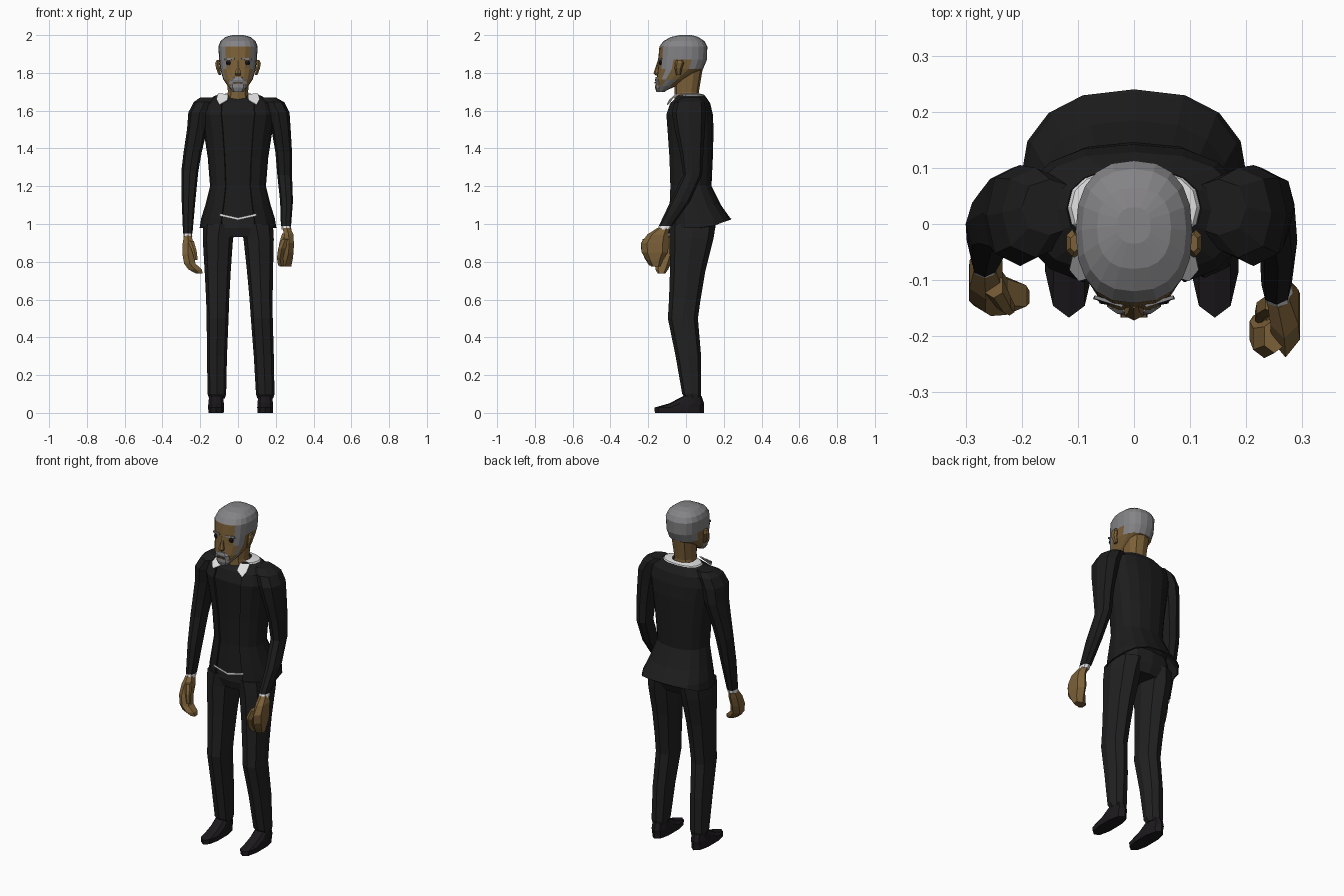
import bpy, bmesh, math


def material(name, r, g, b):
    m = bpy.data.materials.new(name)
    m.diffuse_color = (r, g, b, 1)
    return m


JACKET = material("jacket_black", .012, .012, .012)
TROUSER = material("trouser_charcoal", .015, .015, .016)
SKIN = material("skin_brown", .2, .118, .04)
HAIR = material("hair_grey", .23, .225, .235)
WHITE = material("shirt_white", .75, .75, .75)
DARK = material("eye_dark", .012, .01, .012)
LIP = material("lip_brown", .1, .055, .03)


def finish(name, bm, *mats):
    bmesh.ops.recalc_face_normals(bm, faces=bm.faces)
    me = bpy.data.meshes.new(name)
    bm.to_mesh(me)
    bm.free()
    for m in mats:
        me.materials.append(m)
    ob = bpy.data.objects.new(name, me)
    bpy.context.collection.objects.link(ob)
    return ob


def loft(name, rings, mats, n=8, p=2.4, keep=None, caps=True, tweak=None, rule=None):
    """Rings are (x, y, z, half width, half depth); column 0 starts at the front."""
    bm = bmesh.new()
    rows = []
    for x, y, z, rx, ry in rings:
        row = []
        for i in range(n):
            a = 2 * math.pi * i / n
            s, c = math.sin(a), -math.cos(a)
            co = [x + rx * math.copysign(abs(s) ** (2 / p), s),
                  y + ry * math.copysign(abs(c) ** (2 / p), c), z]
            if tweak:
                tweak(co)
            row.append(bm.verts.new(co))
        rows.append(row)
    for r0, r1 in zip(rows, rows[1:]):
        for i in range(n):
            if keep is None or i in keep:
                j = (i + 1) % n
                f = bm.faces.new((r0[i], r0[j], r1[j], r1[i]))
                if rule:
                    f.material_index = rule(f.calc_center_median())
    if caps:
        for row in (rows[0], rows[-1]):
            f = bm.faces.new(row)
            if rule:
                f.material_index = rule(f.calc_center_median())
    loose = [v for v in bm.verts if not v.link_faces]
    bmesh.ops.delete(bm, geom=loose, context='VERTS')
    return finish(name, bm, *mats)


def body(z, rx, front, back, x=0):
    return (x, (front + back) / 2, z, rx, (back - front) / 2)


def plate(name, pts, mat):
    bm = bmesh.new()
    bm.faces.new([bm.verts.new(q) for q in pts])
    ob = finish(name, bm, mat)
    mod = ob.modifiers.new("thickness", 'SOLIDIFY')
    mod.thickness = .006
    mod.offset = 0
    return ob


# Jacket, open at the front, with a flared raised tail
coat = [(.98, .203, -.095, .24), (1.03, .195, -.096, .235), (1.1, .173, -.095, .185),
        (1.2, .148, -.09, .135), (1.35, .16, -.095, .142), (1.5, .183, -.106, .146),
        (1.58, .2, -.112, .142), (1.64, .19, -.09, .128), (1.68, .12, -.045, .1)]


def lift_tail(co):
    if co[2] < 1.0:
        co[2] += max(0, co[1] - .12) * .4


jacket = loft("jacket", [body(*c) for c in coat], [JACKET], 16,
              keep=range(1, 15), caps=False, tweak=lift_tail)
mod = jacket.modifiers.new("thickness", 'SOLIDIFY')
mod.thickness = .008
mod.offset = -1
loft("vest", [body(z, rx - .012, f + .008, b - .015)
              for z, rx, f, b in [(1.035, .17, -.097, .14)] + coat[2:]], [JACKET], 16)


# Shirt edge under the vest, collar ring and collar points
def vee(co):
    co[2] += abs(co[0]) * .22


loft("shirt_edge", [body(1.021, .22, -.099, .16), body(1.034, .22, -.099, .16)],
     [WHITE], 16, keep=(0, 15), caps=False, tweak=vee)
loft("collar", [body(1.67, .122, -.04, .102), body(1.685, .112, -.035, .096),
                body(1.69, .065, -.045, .075)], [WHITE], 16, keep=range(2, 14), caps=False)
for s, side in ((-1, "left"), (1, "right")):
    plate("collar_point_" + side,
          [(s * .105, -.035, 1.69), (s * .052, -.055, 1.685), (s * .055, -.088, 1.655),
           (s * .098, -.1, 1.63), (s * .115, -.08, 1.66)], WHITE)

# Trousers and shoes
loft("trouser_hips", [body(.93, .17, -.07, .13), body(.98, .183, -.086, .155),
                      body(1.05, .17, -.085, .16), body(1.12, .14, -.07, .12)], [TROUSER], 12)
leg = [(1.0, .095, .09, -.088, .158), (.92, .108, .08, -.087, .145), (.75, .112, .069, -.085, .102),
       (.6, .115, .061, -.09, .077), (.5, .117, .058, -.096, .063), (.3, .124, .053, -.055, .08),
       (.1, .128, .049, -.02, .08), (.075, .128, .041, 0, .075)]
shoe = [(0, .042, -.165, .095), (.028, .044, -.167, .095), (.05, .043, -.09, .096),
        (.09, .038, -.012, .082)]
for s, side in ((-1, "left"), (1, "right")):
    loft("leg_" + side, [body(z, rx, f, b, s * cx + .018 * (1 - z))
                         for z, cx, rx, f, b in leg], [TROUSER], 8)
    loft("shoe_" + side, [body(z, rx, f, b, s * .13 + .014) for z, rx, f, b in shoe],
         [DARK], 10)

# Sleeves, cuffs and hands in two different poses
loft("sleeve_right", [(.15, .03, 1.67, .05, .05), (.185, .02, 1.645, .06, .08),
                      (.213, .015, 1.59, .06, .09), (.228, .02, 1.5, .051, .08),
                      (.242, .03, 1.38, .044, .062), (.247, .035, 1.26, .039, .05),
                      (.257, -.03, 1.12, .034, .052), (.254, -.108, .99, .027, .036)], [JACKET], 8)
loft("sleeve_left", [(-.15, .03, 1.67, .05, .05), (-.175, .02, 1.645, .06, .08),
                     (-.203, .015, 1.59, .06, .09), (-.217, .02, 1.5, .053, .08),
                     (-.24, .01, 1.38, .048, .06), (-.255, 0, 1.28, .045, .05),
                     (-.262, -.03, 1.12, .036, .046), (-.266, -.06, .95, .025, .035)], [JACKET], 8)
loft("cuff_right", [(.254, -.105, 1.0, .023, .033), (.257, -.12, .97, .026, .034)], [WHITE], 8)
loft("cuff_left", [(-.266, -.06, .96, .022, .032), (-.266, -.066, .93, .024, .033)], [WHITE], 8)
loft("hand_right", [(.257, -.12, .98, .023, .03), (.268, -.148, .945, .028, .056),
                    (.27, -.165, .9, .029, .073), (.268, -.165, .85, .03, .07),
                    (.258, -.165, .81, .035, .045), (.25, -.16, .775, .036, .025)], [SKIN], 6)
loft("fingers_right", [(.25, -.2, .92, .02, .03), (.232, -.205, .87, .022, .034),
                       (.222, -.19, .82, .018, .03), (.228, -.175, .78, .018, .02)], [SKIN], 6)
loft("thumb_right", [(.25, -.14, .95, .018, .02), (.232, -.15, .9, .015, .018),
                     (.225, -.165, .86, .011, .014)], [SKIN], 6)
loft("hand_left", [(-.266, -.068, .94, .022, .029), (-.264, -.09, .895, .033, .044),
                   (-.265, -.11, .84, .033, .048), (-.255, -.122, .79, .034, .042),
                   (-.228, -.128, .76, .04, .034), (-.205, -.13, .738, .021, .02)], [SKIN], 6)
loft("thumb_left", [(-.25, -.11, .91, .018, .022), (-.232, -.14, .86, .014, .018),
                    (-.222, -.15, .81, .01, .013)], [SKIN], 6)

# Neck
loft("neck", [body(1.63, .07, -.06, .075), body(1.7, .056, -.06, .068),
              body(1.83, .065, -.06, .09)], [SKIN], 10)


# Head with hair, sideburns and beard picked by region
def hair_rule(c):
    if c.z > 1.94:
        return 1
    if c.y > .0 and c.z > 1.82 or c.y > -.06 and c.z > 1.87:
        return 1
    if -.12 < c.y < -.075 and c.z < 1.94 and abs(c.x) > .045:
        return 1
    return 1 if c.z < 1.745 and c.y < -.1 else 0


loft("head", [body(1.703, .03, -.152, -.11), body(1.73, .054, -.16, -.055),
              body(1.765, .078, -.156, .0), body(1.82, .094, -.15, .09),
              body(1.87, .1, -.147, .111), body(1.94, .104, -.141, .113),
              body(1.968, .093, -.12, .098), body(1.99, .066, -.08, .065),
              body(2.0, .03, -.035, .03)], [SKIN, HAIR], 20, 2.4, rule=hair_rule)

# Face details
loft("nose", [body(1.785, .012, -.158, -.135), body(1.797, .019, -.172, -.135),
              body(1.825, .011, -.163, -.135), body(1.865, .008, -.15, -.135)], [SKIN], 6)
loft("moustache", [body(1.742, .05, -.16, -.12), body(1.762, .046, -.164, -.12),
                   body(1.778, .026, -.161, -.12)], [HAIR], 10)
plate("mouth", [(-.024, -.164, 1.743), (.024, -.164, 1.743),
                (.022, -.164, 1.753), (-.022, -.164, 1.753)], LIP)
loft("chin_beard", [body(1.7, .03, -.157, -.11), body(1.722, .045, -.164, -.1),
                    body(1.742, .044, -.162, -.1)], [HAIR], 10)
for s, side in ((-1, "left"), (1, "right")):
    loft("eye_" + side, [(s * .048, -.134, 1.841, .01, .006), (s * .048, -.135, 1.853, .017, .009),
                         (s * .048, -.134, 1.866, .01, .006)], [DARK], 8)
    plate("eyebrow_" + side, [(s * .02, -.146, 1.87), (s * .072, -.131, 1.868),
                              (s * .07, -.13, 1.878), (s * .02, -.146, 1.88)], HAIR)
    loft("ear_" + side, [(s * .096, -.04, 1.79, .008, .012), (s * .106, -.04, 1.825, .012, .02),
                         (s * .11, -.034, 1.852, .012, .024), (s * .106, -.034, 1.868, .008, .016)],
         [SKIN], 6)
